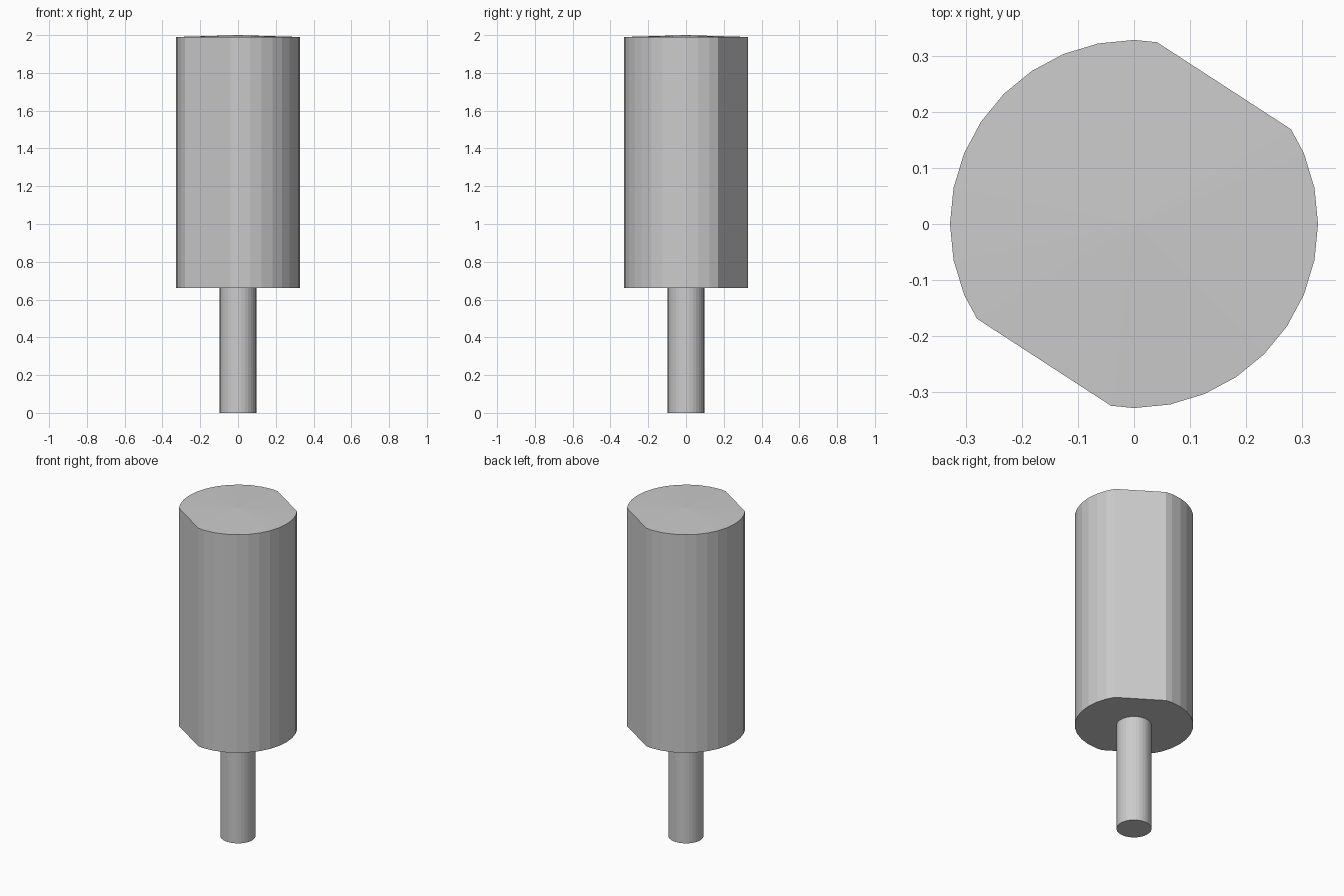
import bpy, bmesh, math
from mathutils import Vector

cube = bpy.data.objects.get("Cube")
if cube:
    bpy.data.objects.remove(cube, do_unlink=True)

grey = bpy.data.materials.new("plain grey")
grey.use_nodes = True
colour = (0.6, 0.6, 0.6, 1)
grey.diffuse_color = colour
grey.node_tree.nodes["Principled BSDF"].inputs["Base Color"].default_value = colour

SIDES = 32


def turned(name, radius, bottom, top, apex=0.0, flat=None):
    """Upright cylinder with an optional shallow conical top and two cut flats."""
    bm = bmesh.new()
    ring = [bm.verts.new((radius * math.cos(2 * math.pi * i / SIDES),
                          radius * math.sin(2 * math.pi * i / SIDES), bottom))
            for i in range(SIDES)]
    base = bm.faces.new(ring)
    lid = bmesh.ops.extrude_face_region(bm, geom=[base], use_keep_orig=True)["geom"]
    verts = [g for g in lid if isinstance(g, bmesh.types.BMVert)]
    bmesh.ops.translate(bm, verts=verts, vec=(0, 0, top - bottom))
    # Opposite flats, cut and capped
    if flat:
        distance, angle = flat
        normal = Vector((math.cos(angle), math.sin(angle), 0))
        for n in (normal, -normal):
            bmesh.ops.bisect_plane(bm, geom=bm.verts[:] + bm.edges[:] + bm.faces[:],
                                   plane_co=n * distance, plane_no=n, clear_outer=True)
            bmesh.ops.holes_fill(bm, edges=[e for e in bm.edges if e.is_boundary])
    # Shallow raised centre
    if apex:
        bm.normal_update()
        caps = [f for f in bm.faces if all(v.co.z > top - 1e-4 for v in f.verts)]
        centre = bmesh.ops.poke(bm, faces=caps)["verts"]
        for v in centre:
            v.co = (0, 0, top + apex)
    bmesh.ops.recalc_face_normals(bm, faces=bm.faces)
    mesh = bpy.data.meshes.new(name)
    bm.to_mesh(mesh)
    bm.free()
    mesh.materials.append(grey)
    obj = bpy.data.objects.new(name, mesh)
    bpy.context.collection.objects.link(obj)
    return obj


# Thick body with two flats, and the thin shaft beneath it
turned("body", 0.328, 0.66, 1.99, apex=0.01, flat=(0.294, math.radians(57)))
turned("shaft", 0.097, 0.0, 0.66)
